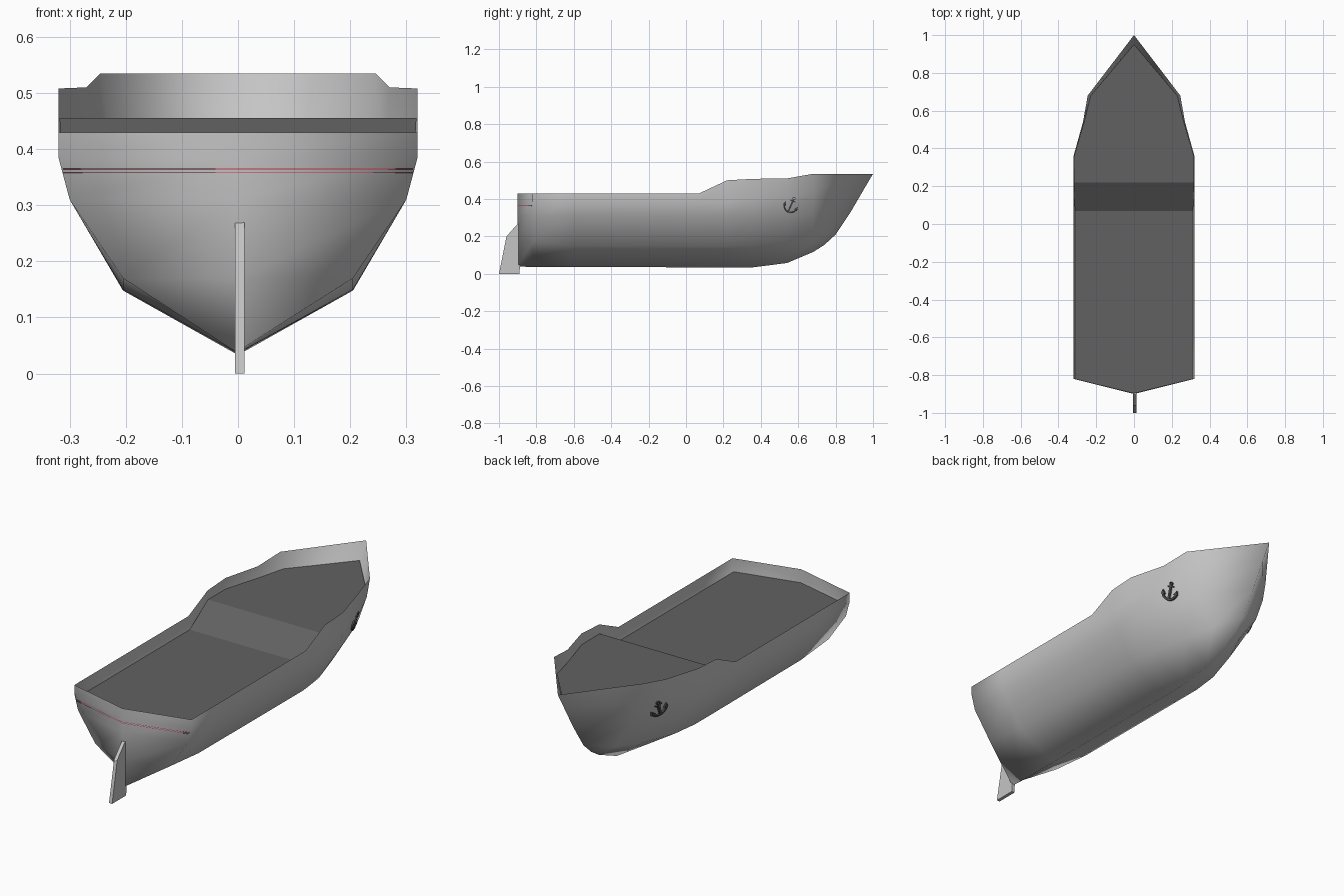
import bpy, bmesh, math
from mathutils import Vector

if "Cube" in bpy.data.objects:
    bpy.data.objects.remove(bpy.data.objects["Cube"])


def material(name, rgb):
    m = bpy.data.materials.new(name)
    m.diffuse_color = (*rgb, 1)
    m.use_nodes = True
    m.node_tree.nodes["Principled BSDF"].inputs["Base Color"].default_value = m.diffuse_color
    return m


HULL = material("hull_grey", (0.56, 0.56, 0.56))
DECK = material("deck_dark_grey", (0.12, 0.12, 0.12))
IRON = material("anchor_iron", (0.08, 0.08, 0.08))
RED = material("trim_red", (0.6, 0.03, 0.08))


def finish(bm, name, mat, smooth=False, recalc=True):
    bmesh.ops.remove_doubles(bm, verts=bm.verts, dist=1e-5)
    if recalc:
        bmesh.ops.recalc_face_normals(bm, faces=bm.faces)
    for f in bm.faces:
        f.smooth = smooth
    me = bpy.data.meshes.new(name)
    bm.to_mesh(me)
    bm.free()
    me.materials.append(mat)
    ob = bpy.data.objects.new(name, me)
    bpy.context.collection.objects.link(ob)
    return ob


def quad(bm, pts):
    uniq = []
    for p in pts:
        p = Vector(p)
        if all((p - q).length > 1e-5 for q in uniq):
            uniq.append(p)
    if len(uniq) > 2:
        bm.faces.new([bm.verts.new(p) for p in uniq])


# Hull stations, stern to bow: y, half widths, heights (keel, bilge, low, side, rim)
full = (0, 0.205, 0.30, 0.32, 0.32)
stations = [
    (-0.90, (0, 0, 0, 0, 0), (0.04, 0.17, 0.31, 0.385, 0.43)),
    (-0.82, full, (0.036, 0.17, 0.31, 0.385, 0.43)),
    (-0.60, full, (0.036, 0.15, 0.31, 0.385, 0.43)),
    (0.07, full, (0.035, 0.148, 0.31, 0.385, 0.43)),
    (0.22, full, (0.033, 0.148, 0.31, 0.385, 0.50)),
    (0.36, (0, 0.19, 0.295, 0.318, 0.32), (0.035, 0.15, 0.31, 0.40, 0.508)),
    (0.54, (0, 0.14, 0.235, 0.262, 0.27), (0.058, 0.16, 0.31, 0.41, 0.51)),
    (0.68, (0, 0.085, 0.185, 0.228, 0.245), (0.117, 0.18, 0.32, 0.44, 0.535)),
]
rows = [[(x, y, z) for x, z in zip(xs, zs)] for y, xs, zs in stations]
# Raked stem
rows.append([(0, 0.74, 0.155), (0, 0.80, 0.21), (0, 0.88, 0.33),
             (0, 0.953, 0.455), (0, 1.0, 0.535)])

bm = bmesh.new()
for a, b in zip(rows, rows[1:]):
    for j in range(4):
        pts = [a[j], b[j], b[j + 1], a[j + 1]]
        quad(bm, pts)
        quad(bm, [(-x, y, z) for x, y, z in reversed(pts)])
finish(bm, "hull", HULL, smooth=True)

# Deck: low aft, ramping up to the foredeck
deck = [(-0.897, 0, 0.365), (-0.82, 0.313, 0.365), (0.07, 0.313, 0.365),
        (0.22, 0.318, 0.455), (0.36, 0.317, 0.455), (0.54, 0.264, 0.455),
        (0.68, 0.229, 0.455), (0.95, 0, 0.455)]
bm = bmesh.new()
for (y0, w0, z0), (y1, w1, z1) in zip(deck, deck[1:]):
    quad(bm, [(-w0, y0, z0), (w0, y0, z0), (w1, y1, z1), (-w1, y1, z1)])
finish(bm, "deck", DECK, recalc=False)

# Rudder
side = [(-1.0, 0), (-0.89, 0), (-0.88, 0.2), (-0.888, 0.272), (-0.90, 0.268), (-0.96, 0.2)]
bm = bmesh.new()
f = bm.faces.new([bm.verts.new((-0.005, y, z)) for y, z in side])
new = bmesh.ops.extrude_face_region(bm, geom=[f])["geom"]
bmesh.ops.translate(bm, vec=(0.017, 0, 0),
                    verts=[v for v in new if isinstance(v, bmesh.types.BMVert)])
finish(bm, "rudder", HULL)

# Thin red lines across the stern
bm = bmesh.new()
for z in (0.357, 0.3635):
    for s in (-1, 1):
        pts = [(0, -0.902, z), (s * 0.312, -0.824, z),
               (s * 0.312, -0.824, z + 0.0016), (0, -0.902, z + 0.0016)]
        quad(bm, pts if s > 0 else pts[::-1])
finish(bm, "stern_trim", RED, recalc=False)


# Anchors lying against the bow sides
def on_hull(u, v, lift, s):
    t = math.radians(-24)
    y = 0.562 + u * math.cos(t) - v * math.sin(t)
    z = 0.368 + u * math.sin(t) + v * math.cos(t)
    return (s * (0.25 - 0.33 * (y - 0.54) + 0.27 * (z - 0.365) + lift), y, z)


def plate(bm, outline, s):
    low = [on_hull(u, v, -0.006, s) for u, v in outline]
    top = [on_hull(u, v, 0.008, s) for u, v in outline]
    quad(bm, low[::-1])
    quad(bm, top)
    for i in range(len(low)):
        k = (i + 1) % len(low)
        quad(bm, [low[i], low[k], top[k], top[i]])


def bar(bm, p, q, w, s):
    p, q = Vector(p), Vector(q)
    n = (q - p).normalized()
    n = Vector((-n.y, n.x)) * w / 2
    plate(bm, [p - n, q - n, q + n, p + n], s)


for s, label in ((1, "right"), (-1, "left")):
    bm = bmesh.new()
    bar(bm, (0, -0.04), (0, 0.032), 0.009, s)            # shank
    bar(bm, (-0.015, 0.024), (0.015, 0.024), 0.006, s)   # stock
    ring = [(0.007 * math.cos(i * math.pi / 4), 0.038 + 0.007 * math.sin(i * math.pi / 4))
            for i in range(8)]
    for i in range(8):
        bar(bm, ring[i], ring[(i + 1) % 8], 0.003, s)
    arc = [(0.036 * math.sin(a), -0.004 - 0.036 * math.cos(a))
           for a in (math.radians(-75 + 25 * i) for i in range(7))]
    for p, q in zip(arc, arc[1:]):
        bar(bm, p, q, 0.009, s)                          # curved arms
    for m in (-1, 1):                                    # flukes
        plate(bm, [(m * 0.042, -0.016), (m * 0.022, -0.014), (m * 0.037, 0.006)], s)
    finish(bm, label + "_anchor", IRON)
